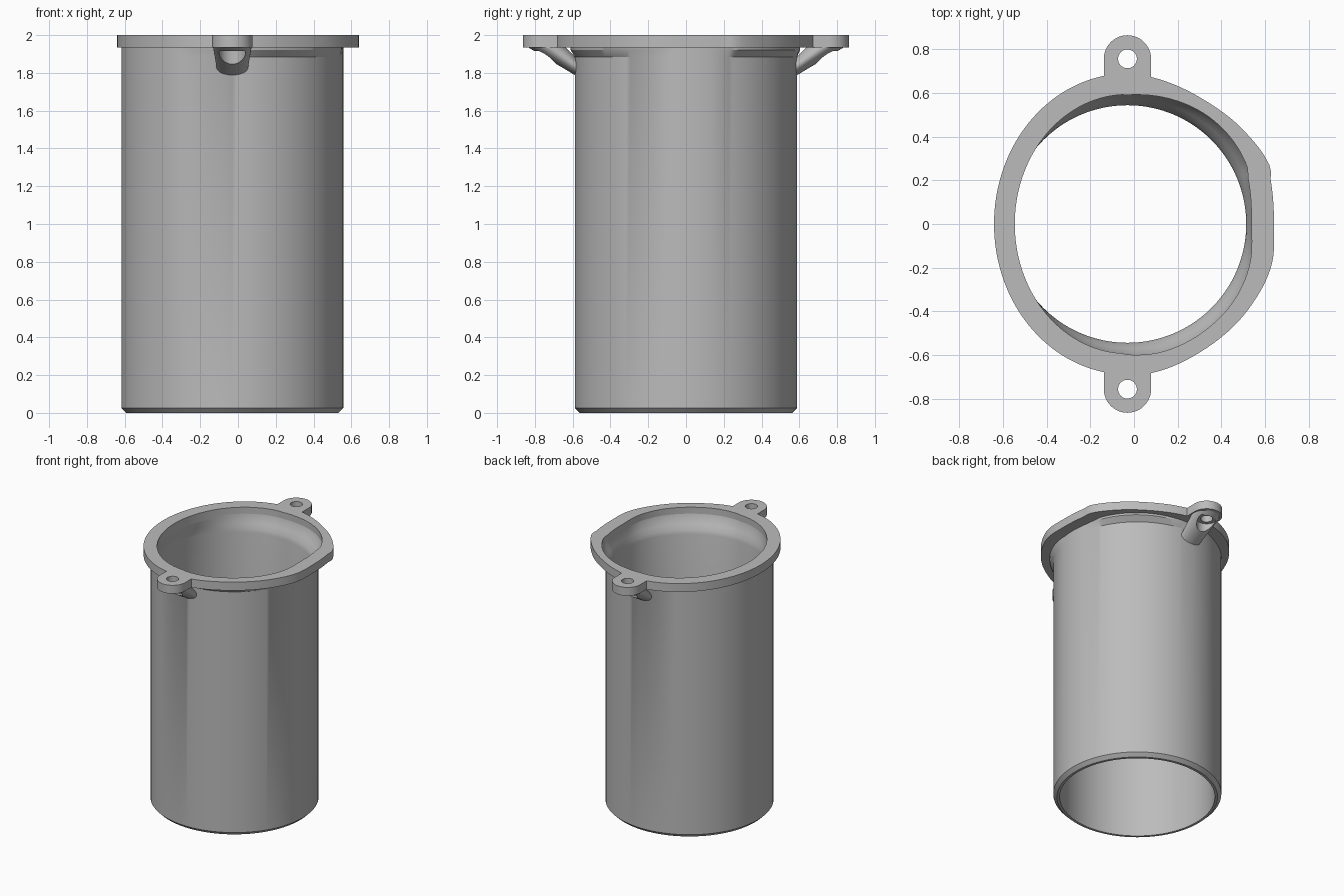
import bpy, bmesh, math

if "Cube" in bpy.data.objects:
    bpy.data.objects.remove(bpy.data.objects["Cube"])

CX, SEG = -0.03, 144
FLANGE_Z = 1.935
EYE_Y = 0.755

grey = bpy.data.materials.new("plain_grey")
grey.use_nodes = True
grey.diffuse_color = (0.5, 0.5, 0.5, 1)
grey.node_tree.nodes["Principled BSDF"].inputs["Base Color"].default_value = (0.5, 0.5, 0.5, 1)


def finish(bm, name):
    bmesh.ops.recalc_face_normals(bm, faces=bm.faces)
    mesh = bpy.data.meshes.new(name)
    bm.to_mesh(mesh)
    bm.free()
    mesh.materials.append(grey)
    ob = bpy.data.objects.new(name, mesh)
    bpy.context.collection.objects.link(ob)
    return ob


def hermite(points, t):
    """Smooth radius through (angle, radius) points."""
    n = len(points)
    slope = lambda i, j: (points[j][1] - points[i][1]) / (points[j][0] - points[i][0])
    for i in range(n - 1):
        (a, ra), (b, rb) = points[i], points[i + 1]
        if t <= b or i == n - 2:
            ma, mb = slope(max(i - 1, 0), i + 1), slope(i, min(i + 2, n - 1))
            h, s = b - a, (t - a) / (b - a)
            return (ra * (2*s**3 - 3*s**2 + 1) + h * ma * (s**3 - 2*s**2 + s)
                    + rb * (3*s**2 - 2*s**3) + h * mb * (s**3 - s**2))


def outline(rx, ry, right):
    """Half ellipse on one side, irregular flattened curve on the other."""
    radii = []
    for i in range(SEG):
        deg = -90 + 360 * i / SEG
        if deg <= 90:
            radii.append(hermite(right, deg))
        else:
            a = math.radians(deg)
            radii.append(1 / math.hypot(math.cos(a) / rx, math.sin(a) / ry))
    return radii


def loft(name, rings):
    """Closed ring of sections, each a list of radii at a height."""
    bm = bmesh.new()
    loops = []
    for radii, z in rings:
        loops.append([])
        for i, r in enumerate(radii):
            a = math.radians(-90 + 360 * i / SEG)
            loops[-1].append(bm.verts.new((CX + r * math.cos(a), r * math.sin(a), z)))
    for k, low in enumerate(loops):
        high = loops[(k + 1) % len(loops)]
        for i in range(SEG):
            j = (i + 1) % SEG
            bm.faces.new((low[i], low[j], high[j], high[i]))
    return finish(bm, name)


def circle(r):
    return [r] * SEG


def boolean(ob, other, operation):
    mod = ob.modifiers.new(operation.lower(), 'BOOLEAN')
    mod.operation, mod.object, mod.solver = operation, other, 'EXACT'
    bpy.context.view_layer.objects.active = ob
    bpy.ops.object.modifier_apply(modifier=mod.name)
    bpy.data.objects.remove(other)


def cylinder(name, r, y, z0, z1):
    bm = bmesh.new()
    bmesh.ops.create_cone(bm, cap_ends=True, segments=40, radius1=r, radius2=r, depth=z1 - z0)
    bmesh.ops.translate(bm, verts=bm.verts, vec=(CX, y, (z0 + z1) / 2))
    return finish(bm, name)


outer = outline(0.61, 0.688, [(-90, .69), (-81, .69), (-58.7, .673), (-34, .677), (-15.7, .685),
                              (0, .67), (17, .685), (21.6, .703), (39, .682), (60, .667), (90, .688)])
opening = outline(0.515, 0.592, [(-90, .597), (-76, .605), (-54.5, .602), (-35, .599), (-18, .588),
                                 (0, .567), (20, .588), (26, .607), (52, .615), (90, .59)])

# Tube: chamfered foot, straight wall, throat blending to the irregular opening
TUBE_R, BORE_R = 0.588, 0.543
blend = lambda f: [BORE_R + f * (r - BORE_R) for r in opening]
neck = lambda gap: [max(TUBE_R, r + gap) for r in opening]
tube = loft("tube", [
    (circle(BORE_R), 0), (circle(0.562), 0), (circle(TUBE_R), 0.026), (circle(TUBE_R), 1.885),
    (neck(0.012), 1.92), (neck(0.015), 1.95), (opening, 1.95), (blend(0.85), 1.92),
    (blend(0.5), 1.885), (blend(0.15), 1.85), (circle(BORE_R), 1.82)])

# Flange rim
flange = loft("flange", [(outer, FLANGE_Z), (outer, 2), (opening, 2), (opening, FLANGE_Z)])

for side in (-1, 1):
    # Mounting ear with a round end
    bm = bmesh.new()
    rim = [(0.108 * math.cos(math.pi * i / 24), EYE_Y + 0.108 * math.sin(math.pi * i / 24))
           for i in range(25)]
    rim += [(-0.108, 0.635), (0.108, 0.635)]
    face = bm.faces.new([bm.verts.new((CX + x, side * y, FLANGE_Z)) for x, y in rim])
    top = bmesh.ops.extrude_face_region(bm, geom=[face])["geom"]
    bmesh.ops.translate(bm, vec=(0, 0, 2 - FLANGE_Z),
                        verts=[v for v in top if isinstance(v, bmesh.types.BMVert)])
    ear = finish(bm, "ear")

    # Slanted brace from the ear down to the tube wall
    bm = bmesh.new()
    for i in range(32):
        c, s = math.cos(math.tau * i / 32), math.sin(math.tau * i / 32)
        bm.verts.new((CX + 0.104 * c, side * (0.757 + 0.104 * s), 1.95))
        bm.verts.new((CX + 0.082 * c, side * 0.565, 1.82 + 0.045 * s))
    bmesh.ops.convex_hull(bm, input=bm.verts)
    brace = finish(bm, "brace")

    # Screw hole and wider recess underneath
    boolean(brace, cylinder("recess_cutter", 0.07, side * EYE_Y, 1.6, 1.915), 'DIFFERENCE')
    boolean(ear, brace, 'UNION')
    boolean(ear, cylinder("hole_cutter", 0.043, side * EYE_Y, 1.6, 2.1), 'DIFFERENCE')
    boolean(flange, ear, 'UNION')

for ob in (tube, flange):
    bpy.ops.object.select_all(action='DESELECT')
    ob.select_set(True)
    bpy.context.view_layer.objects.active = ob
    bpy.ops.object.shade_smooth_by_angle(angle=math.radians(30))
